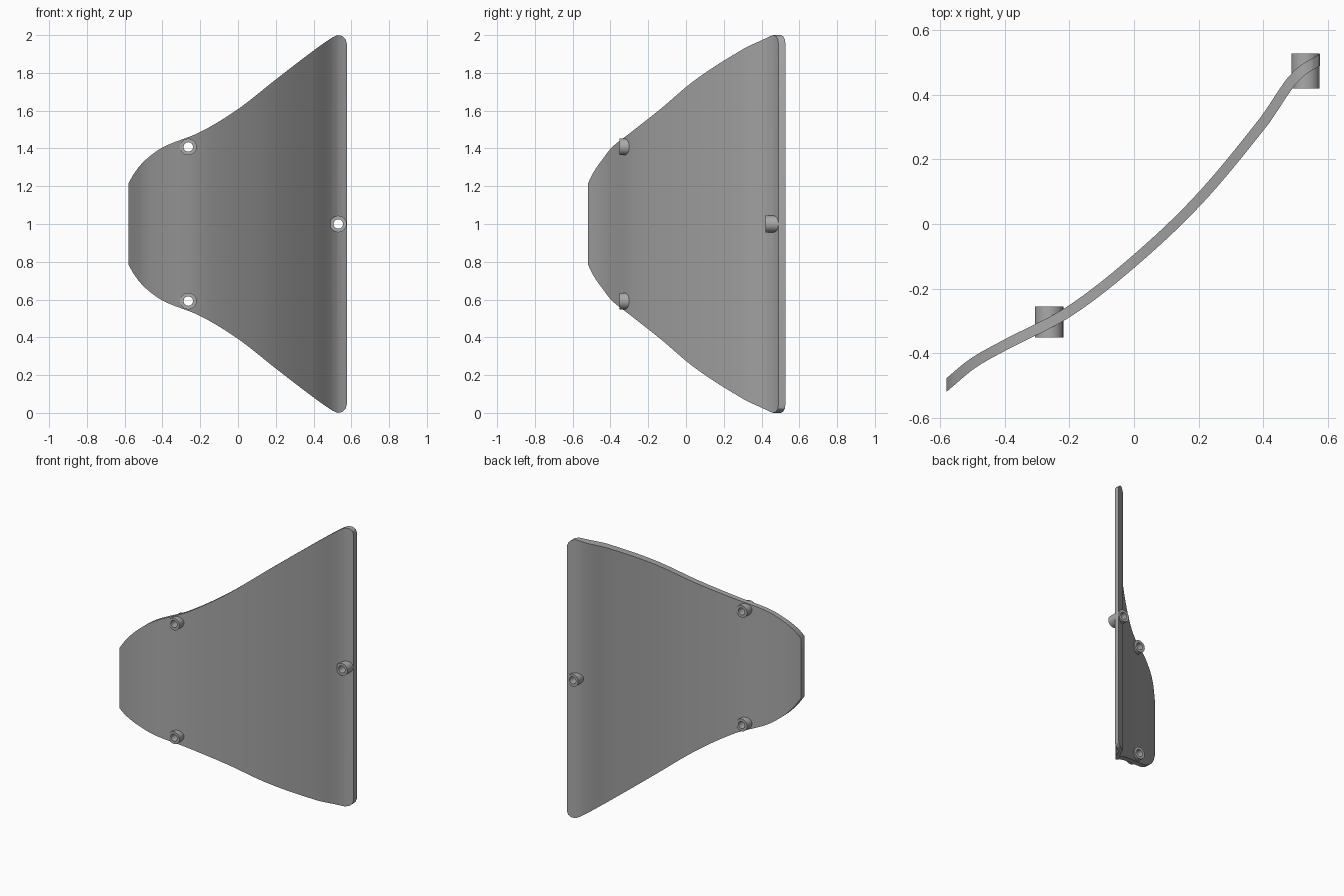
import bpy, bmesh, math
from mathutils import Vector

cube = bpy.data.objects.get("Cube")
if cube:
    bpy.data.objects.remove(cube)

grey = bpy.data.materials.new("mid grey")
grey.use_nodes = True
colour = (0.4, 0.4, 0.4, 1)
grey.diffuse_color = colour
grey.node_tree.nodes["Principled BSDF"].inputs["Base Color"].default_value = colour

# Plate section (x, y) and half height (x, h), read along x
SECTION = [(-.58, -.498), (-.5, -.432), (-.4, -.375), (-.2, -.27), (0, -.115), (.2, .075),
           (.4, .315), (.48, .432), (.52, .474), (.576, .508)]
OUTLINE = [(-.58, .215), (-.55, .268), (-.5, .33), (-.4, .405), (-.2, .487), (0, .608),
           (.2, .765), (.4, .918), (.5, .988), (.53, 1), (.555, .993), (.57, .978), (.576, .955)]
HALF_THICK = 0.016


def interpolate(points, x):
    """Smooth curve through the points, as a function of x."""
    n = len(points)
    i = max(k for k in range(n - 1) if points[k][0] <= x + 1e-6)

    def slope(k):
        a, b = points[max(k - 1, 0)], points[min(k + 1, n - 1)]
        return (b[1] - a[1]) / (b[0] - a[0])

    (x0, y0), (x1, y1) = points[i], points[i + 1]
    w = x1 - x0
    t = (x - x0) / w
    return (y0 * (1 + 2 * t) * (1 - t) ** 2 + y1 * t * t * (3 - 2 * t)
            + w * t * (1 - t) * (slope(i) * (1 - t) - slope(i + 1) * t))


def add_object(name, bm):
    bmesh.ops.recalc_face_normals(bm, faces=bm.faces)
    mesh = bpy.data.meshes.new(name)
    bm.to_mesh(mesh)
    bm.free()
    mesh.materials.append(grey)
    obj = bpy.data.objects.new(name, mesh)
    bpy.context.collection.objects.link(obj)
    return obj


def select(obj):
    bpy.ops.object.select_all(action='DESELECT')
    obj.select_set(True)
    bpy.context.view_layer.objects.active = obj


def tube(name, x, z, y0, y1, outer, inner=0):
    """Round boss along y, with a through hole when inner is set."""
    bm = bmesh.new()
    sides = 32
    loops = [(outer, y0), (outer, y1)]
    if inner:
        loops += [(inner, y1), (inner, y0)]
    rings = [[bm.verts.new((x + r * math.cos(math.tau * k / sides), y,
                            z + r * math.sin(math.tau * k / sides)))
              for k in range(sides)] for r, y in loops]
    count = len(rings)
    for a in range(count if inner else count - 1):
        ring, following = rings[a], rings[(a + 1) % count]
        for k in range(sides):
            m = (k + 1) % sides
            bm.faces.new((ring[k], ring[m], following[m], following[k]))
    if not inner:
        for ring in rings:
            bm.faces.new(ring)
    return add_object(name, bm)


# Curved plate, swept along x
steps = 44
start, end = SECTION[0][0], SECTION[-1][0]
stations = {round(start + (end - start) * k / steps, 4) for k in range(steps + 1)}
stations = sorted(stations | {x for x, h in OUTLINE[-5:]})
stations = [x for k, x in enumerate(stations) if k == 0 or x - stations[k - 1] > .002]
bm = bmesh.new()
rows = []
for x in stations:
    y, h = interpolate(SECTION, x), min(interpolate(OUTLINE, x), 1)
    a, b = max(x - .01, start), min(x + .01, end)
    s = (interpolate(SECTION, b) - interpolate(SECTION, a)) / (b - a)
    t = HALF_THICK * math.sqrt(1 + s * s)
    rows.append([bm.verts.new((x, y + dy, 1 + dz))
                 for dy, dz in ((-t, -h), (t, -h), (t, h), (-t, h))])
for p, q in zip(rows, rows[1:]):
    for k in range(4):
        m = (k + 1) % 4
        bm.faces.new((p[k], p[m], q[m], q[k]))
bm.faces.new(rows[0])
bm.faces.new(rows[-1])
plate = add_object("curved_plate", bm)

# Three mounting bosses, with matching holes through the plate
BOSSES = {"upper_boss": (-.263, 1.408, -.352, -.255),
          "lower_boss": (-.263, .592, -.352, -.255),
          "edge_boss": (.531, 1, .42, .528)}
parts = [plate]
for name, (x, z, y0, y1) in BOSSES.items():
    parts.append(tube(name, x, z, y0, y1, .044, .025))
    cutter = tube(name + "_cutter", x, z, y0 - .1, y1 + .1, .025)
    cutter.hide_render = True
    hole = plate.modifiers.new(name + "_hole", 'BOOLEAN')
    hole.operation = 'DIFFERENCE'
    hole.solver = 'EXACT'
    hole.object = cutter
    select(plate)
    bpy.ops.object.modifier_apply(modifier=hole.name)
    bpy.data.objects.remove(cutter)

for part in parts:
    select(part)
    bpy.ops.object.shade_smooth_by_angle(angle=math.radians(30))
